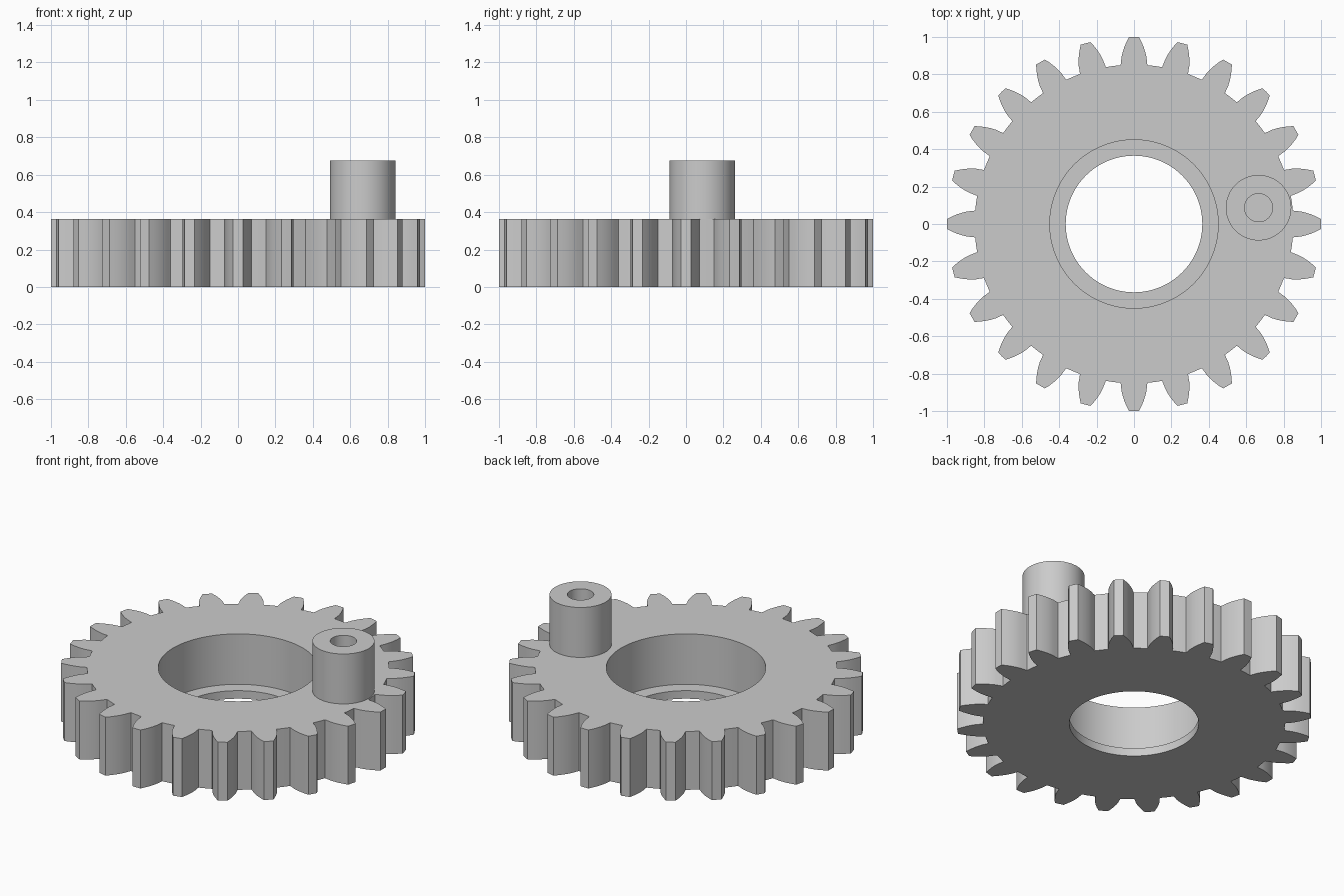
import bpy
import bmesh
from math import sin, cos, tan, acos, pi, radians, sqrt

TEETH = 24
PITCH = 2 * pi / TEETH
TIP_R, ROOT_R, BASE_R = 1.0, 0.852, 0.867
HEIGHT, LEDGE_Z = 0.364, 0.05
BORE_R, HOLE_R = 0.45, 0.365

if "Cube" in bpy.data.objects:
    bpy.data.objects.remove(bpy.data.objects["Cube"])

# One plain grey for the whole part
grey = bpy.data.materials.new("plain_grey")
grey.use_nodes = True
COLOUR = (0.6, 0.6, 0.6, 1)
grey.diffuse_color = COLOUR
grey.node_tree.nodes["Principled BSDF"].inputs["Base Color"].default_value = COLOUR


def ring_solid(name, rings, closed):
    """Skin a stack of equal-count point rings; join last to first, or cap both ends."""
    bm = bmesh.new()
    loops = [[bm.verts.new(p) for p in ring] for ring in rings]
    pairs = list(zip(loops, loops[1:]))
    if closed:
        pairs.append((loops[-1], loops[0]))
    else:
        bm.faces.new(loops[0])
        bm.faces.new(loops[-1])
    for a, b in pairs:
        for i in range(len(a)):
            j = (i + 1) % len(a)
            bm.faces.new((a[i], a[j], b[j], b[i]))
    bmesh.ops.recalc_face_normals(bm, faces=bm.faces)
    mesh = bpy.data.meshes.new(name)
    bm.to_mesh(mesh)
    bm.free()
    mesh.materials.append(grey)
    obj = bpy.data.objects.new(name, mesh)
    bpy.context.collection.objects.link(obj)
    bpy.ops.object.select_all(action='DESELECT')
    obj.select_set(True)
    bpy.context.view_layer.objects.active = obj
    bpy.ops.object.shade_smooth_by_angle(angle=radians(20))
    return obj


def polar(r, a, z):
    return (r * cos(a), r * sin(a), z)


def circle(r, z, n):
    return [polar(r, 2 * pi * i / n, z) for i in range(n)]


# Involute tooth outline as (radius, angle), starting from the tooth centre line
def half_angle(r):
    pressure = acos(BASE_R / r)
    return radians(4.6) - (tan(pressure) - pressure)


STEPS = 5
flank = [(ROOT_R, radians(4.85))]
for k in range(STEPS + 1):
    r = BASE_R + (TIP_R - BASE_R) * k / STEPS
    flank.append((r, half_angle(r)))
tooth = [(TIP_R, 0)] + [(r, a) for r, a in reversed(flank)]
tooth += [(ROOT_R, PITCH / 2)] + [(r, PITCH - a) for r, a in flank]
outline = [(r, a + PITCH * t) for t in range(TEETH) for r, a in tooth]
count = len(outline)

# Gear body: toothed rim, counterbore, inner ledge and through hole
ring_solid("gear_body", [
    [polar(r, a, 0) for r, a in outline],
    [polar(r, a, HEIGHT) for r, a in outline],
    circle(BORE_R, HEIGHT, count),
    circle(BORE_R, LEDGE_Z, count),
    circle(HOLE_R, LEDGE_Z, count),
    circle(HOLE_R, 0, count),
], closed=True)

# Crank pin with a blind hole in its top
PIN_R, PIN_HOLE_R, PIN_TOP = 0.175, 0.075, 0.675
pin = ring_solid("crank_pin", [
    circle(PIN_R, HEIGHT - 0.02, 64),
    circle(PIN_R, PIN_TOP, 64),
    circle(PIN_HOLE_R, PIN_TOP, 64),
    circle(PIN_HOLE_R, HEIGHT + 0.002, 64),
], closed=False)
pin.location = (0.666, 0.087, 0)
